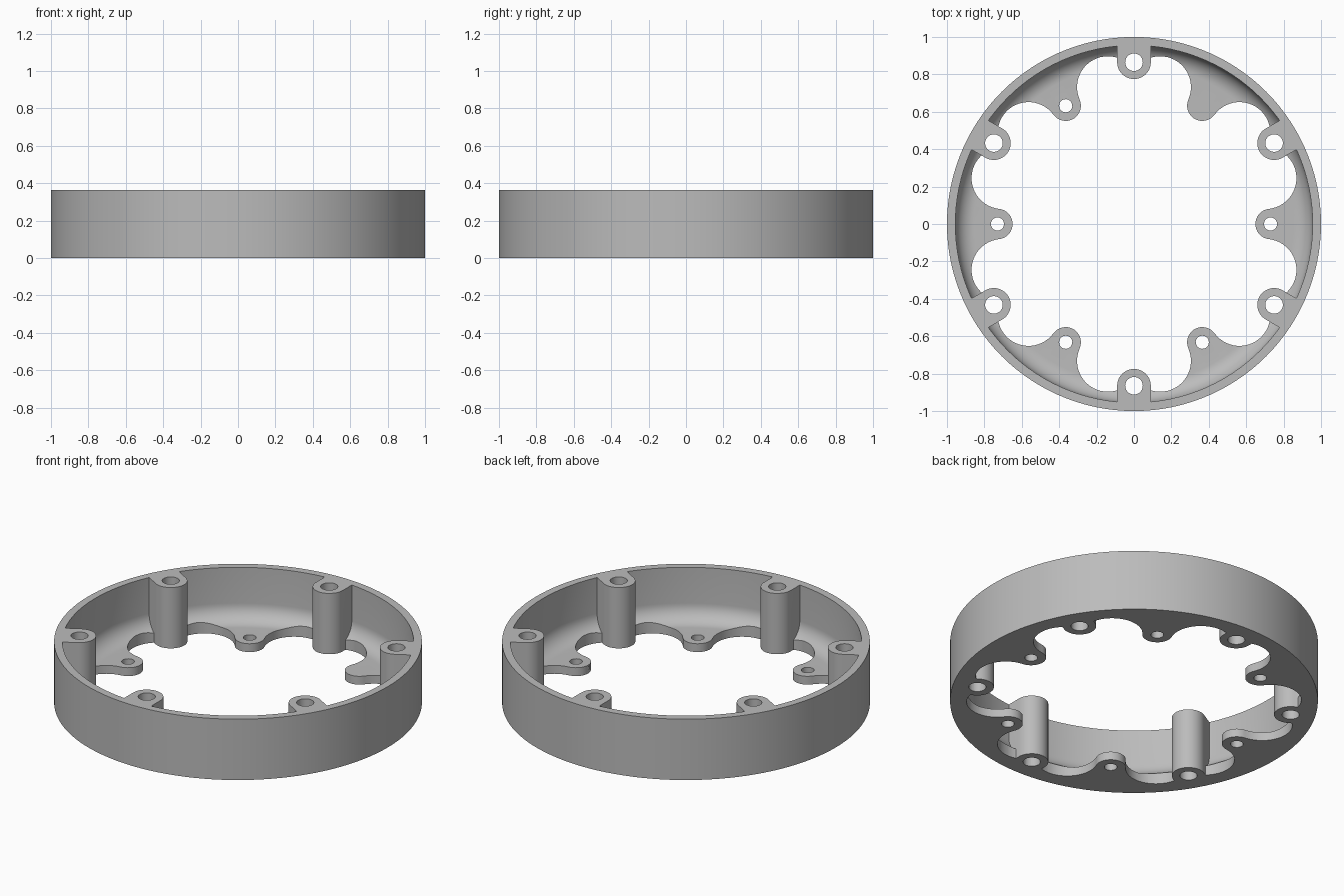
import bpy, bmesh
from math import sin, cos, pi, radians, atan2
from mathutils import Vector, Matrix

cube = bpy.data.objects.get("Cube")
if cube:
    bpy.data.objects.remove(cube, do_unlink=True)

HEIGHT, FLOOR, WALL_R, FILLET = 0.365, 0.05, 0.955, 0.1
TAB, TAB_R, TAB_HOLE = Vector((0.73, 0)), 0.081, 0.035
BOSS_X, BOSS_R, BOSS_HOLE = 0.865, 0.09, 0.047
SCALLOP_R = 0.165
SCALLOP = Vector((cos(radians(19.2)), sin(radians(19.2)))) * 0.745

grey = bpy.data.materials.new("plain grey")
grey.use_nodes = True
colour = (0.5, 0.5, 0.5, 1)
grey.diffuse_color = colour
grey.node_tree.nodes["Principled BSDF"].inputs["Base Color"].default_value = colour


def arc(centre, r, start, end, steps):
    angles = [start + (end - start) * i / steps for i in range(steps + 1)]
    return [Vector((centre[0] + r * cos(a), centre[1] + r * sin(a))) for a in angles]


def turned(points, degrees):
    rot = Matrix.Rotation(radians(degrees), 2)
    return [rot @ p for p in points]


def make_object(name, bm):
    bmesh.ops.recalc_face_normals(bm, faces=bm.faces)
    mesh = bpy.data.meshes.new(name)
    bm.to_mesh(mesh)
    bm.free()
    obj = bpy.data.objects.new(name, mesh)
    bpy.context.collection.objects.link(obj)
    mesh.materials.append(grey)
    return obj


def prisms(name, outlines, bottom, top):
    bm = bmesh.new()
    for outline in outlines:
        face = bm.faces.new([bm.verts.new((p.x, p.y, bottom)) for p in outline])
        new = bmesh.ops.extrude_face_region(bm, geom=[face])["geom"]
        verts = [v for v in new if isinstance(v, bmesh.types.BMVert)]
        bmesh.ops.translate(bm, verts=verts, vec=(0, 0, top - bottom))
    return make_object(name, bm)


def combine(target, tool, operation):
    mod = target.modifiers.new(tool.name, "BOOLEAN")
    mod.object, mod.operation, mod.solver = tool, operation, "EXACT"
    tool.hide_render = True
    bpy.context.view_layer.objects.active = target
    bpy.ops.object.modifier_apply(modifier=mod.name)
    bpy.data.objects.remove(tool, do_unlink=True)


# Lathed outer wall and floor, joined by a concave fillet
profile = [Vector((0.5, 0)), Vector((1, 0)), Vector((1, HEIGHT)), Vector((WALL_R, HEIGHT))]
profile += arc((WALL_R - FILLET, FLOOR + FILLET), FILLET, 0, -pi / 2, 10)
profile.append(Vector((0.5, FLOOR)))
bm = bmesh.new()
verts = [bm.verts.new((p.x, 0, p.y)) for p in profile]
edges = [bm.edges.new((verts[i - 1], verts[i])) for i in range(len(verts))]
bmesh.ops.spin(bm, geom=verts + edges, cent=(0, 0, 0), axis=(0, 0, 1),
               angle=2 * pi, steps=120, use_duplicate=False)
bmesh.ops.remove_doubles(bm, verts=bm.verts, dist=0.0001)
housing = make_object("housing_ring", bm)

# Scalloped opening that leaves six rounded tabs
to_scallop = SCALLOP - TAB
lean = atan2(to_scallop.y, to_scallop.x)
half = arc(TAB, TAB_R, pi, lean, 12)
half += arc(SCALLOP, SCALLOP_R, lean - pi, radians(87.7), 24)[1:]
sector = [Vector((p.x, -p.y)) for p in reversed(half[1:])] + half
opening = [p for k in range(6) for p in turned(sector[:-1], 60 * k)]
combine(housing, prisms("opening_cutter", [opening], -0.1, 0.3), "DIFFERENCE")

# Six full-height screw bosses blended into the wall
boss = arc((BOSS_X, 0), BOSS_R, pi / 2, 3 * pi / 2, 24)
boss += [Vector((0.975, -BOSS_R)), Vector((0.975, BOSS_R))]
bosses = [turned(boss, 30 + 60 * k) for k in range(6)]
combine(housing, prisms("screw_bosses", bosses, 0, HEIGHT), "UNION")

# Through holes in bosses and tabs
holes = []
for k in range(6):
    holes.append(turned(arc((BOSS_X, 0), BOSS_HOLE, 0, 2 * pi, 32)[:-1], 30 + 60 * k))
    holes.append(turned(arc(TAB, TAB_HOLE, 0, 2 * pi, 32)[:-1], 60 * k))
combine(housing, prisms("hole_cutter", holes, -0.1, 0.5), "DIFFERENCE")

# Smooth curved walls, crisp rims
bpy.ops.object.select_all(action="DESELECT")
housing.select_set(True)
bpy.context.view_layer.objects.active = housing
bpy.ops.object.shade_smooth_by_angle(angle=radians(30))
